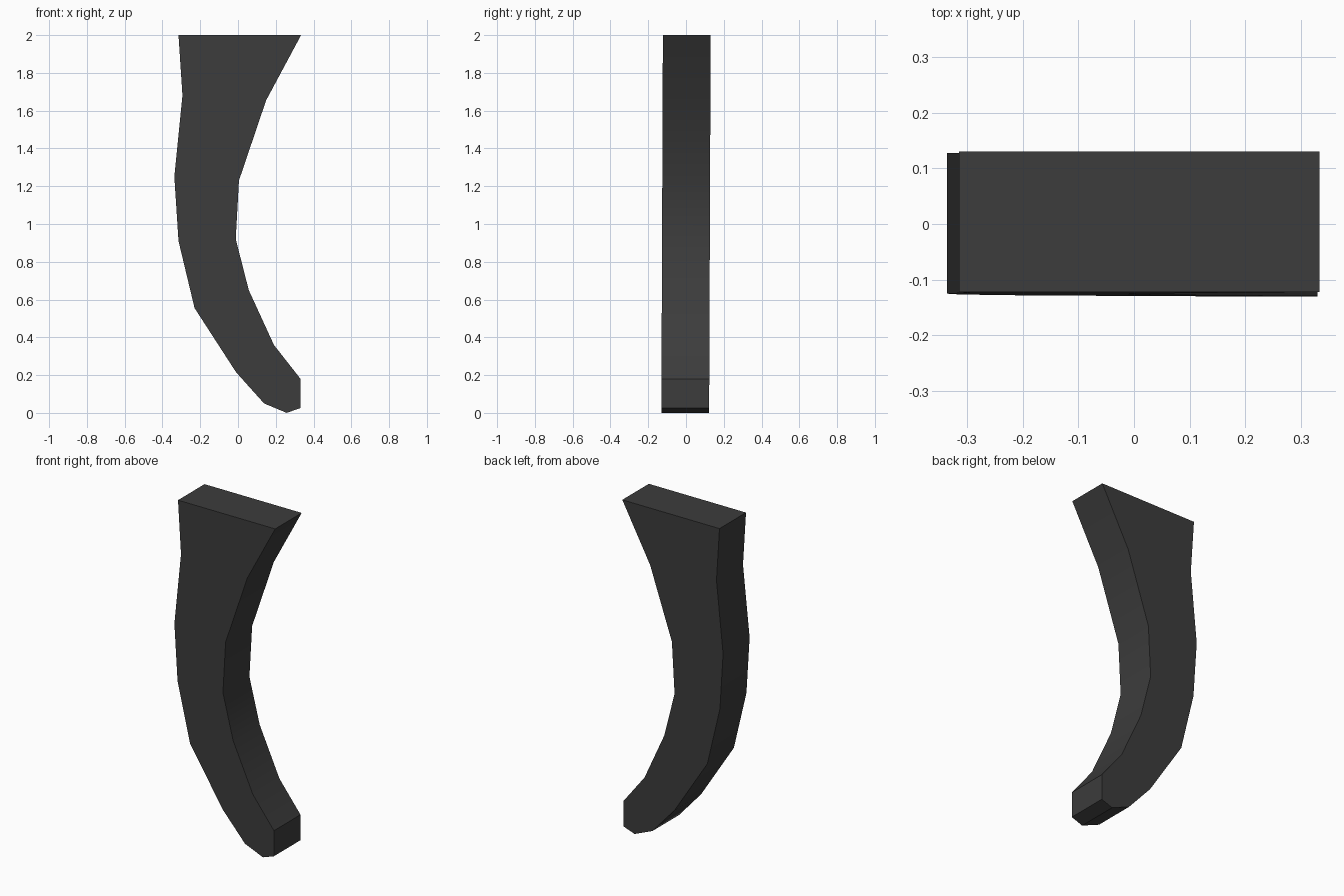
import bpy
import bmesh
from math import radians

cube = bpy.data.objects.get("Cube")
if cube:
    bpy.data.objects.remove(cube, do_unlink=True)

# Dark grey material
grey = bpy.data.materials.new("dark_grey")
grey.use_nodes = True
colour = (0.045, 0.045, 0.045, 1)
grey.diffuse_color = colour
grey.node_tree.nodes["Principled BSDF"].inputs["Base Color"].default_value = colour

# Side outline of the curved grip: outer edge down, rounded tip, inner edge up
outer = [(-.315, 2), (-.294, 1.68), (-.337, 1.25), (-.315, .91), (-.23, .555), (-.01, .215)]
tip = [(.138, .05), (.258, 0), (.331, .026), (.331, .18)]
inner = [(.19, .36), (.057, .65), (-.012, .92), (.005, 1.23), (.149, 1.655), (.334, 2)]
HALF_WIDTH = .1265
LEAN = .004  # slight backward lean towards the top

bm = bmesh.new()
front = bm.faces.new([bm.verts.new((x, -HALF_WIDTH + LEAN * (z - 1), z))
                      for x, z in outer + tip + inner])
extruded = bmesh.ops.extrude_face_region(bm, geom=[front], use_keep_orig=True)
back = [v for v in extruded["geom"] if isinstance(v, bmesh.types.BMVert)]
bmesh.ops.translate(bm, verts=back, vec=(0, 2 * HALF_WIDTH, 0))
bmesh.ops.recalc_face_normals(bm, faces=bm.faces)

mesh = bpy.data.meshes.new("curved_grip")
bm.to_mesh(mesh)
bm.free()
mesh.materials.append(grey)
grip = bpy.data.objects.new("curved_grip", mesh)
bpy.context.collection.objects.link(grip)

# Smooth along the bends, crisp at the outline edges
bpy.ops.object.select_all(action="DESELECT")
grip.select_set(True)
bpy.context.view_layer.objects.active = grip
bpy.ops.object.shade_smooth_by_angle(angle=radians(30))
